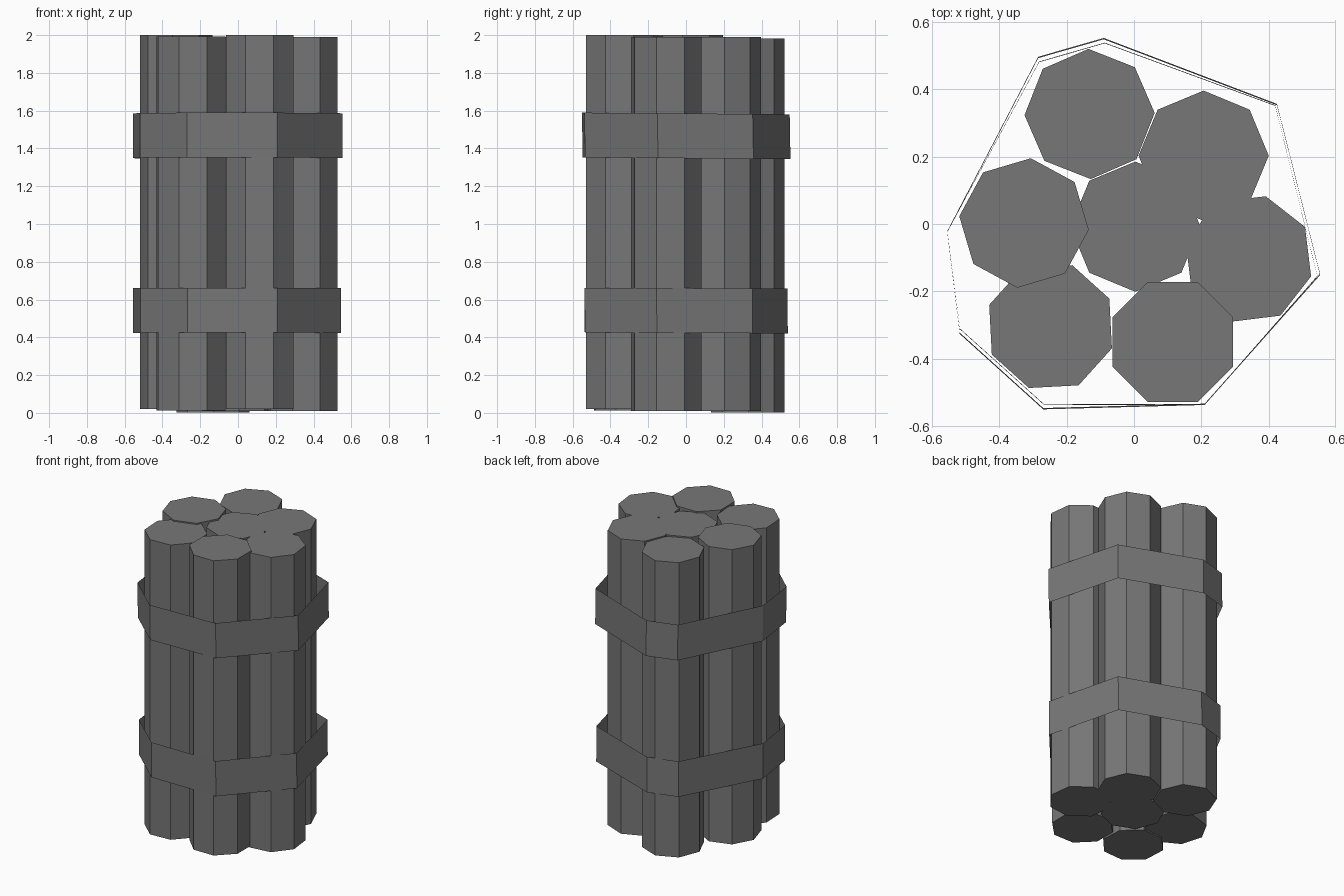
import bpy, bmesh
from math import cos, sin, pi, radians

if "Cube" in bpy.data.objects:
    bpy.data.objects.remove(bpy.data.objects["Cube"])

# Dark grey for the whole bundle
dark = bpy.data.materials.new("dark_grey")
dark.diffuse_color = (0.185, 0.185, 0.185, 1)
dark.use_nodes = True
dark.node_tree.nodes["Principled BSDF"].inputs["Base Color"].default_value = dark.diffuse_color


def make_object(name, bm):
    bmesh.ops.recalc_face_normals(bm, faces=bm.faces)
    mesh = bpy.data.meshes.new(name)
    bm.to_mesh(mesh)
    bm.free()
    mesh.materials.append(dark)
    obj = bpy.data.objects.new(name, mesh)
    bpy.context.collection.objects.link(obj)
    return obj


def prism(name, outline, z0, z1, capped, tilt=0.0, lean=0.0):
    """Upright prism; tilt lowers it towards the back, lean moves its top forward."""
    bm = bmesh.new()
    low = [bm.verts.new((x, y + lean / 2, z0 - tilt * y)) for x, y in outline]
    high = [bm.verts.new((x, y - lean / 2, z1 - tilt * y)) for x, y in outline]
    n = len(outline)
    for i in range(n):
        j = (i + 1) % n
        bm.faces.new((low[i], low[j], high[j], high[i]))
    if capped:
        bm.faces.new(high)
        bm.faces.new(low[::-1])
    return make_object(name, bm)


# Bundled eight-sided sticks: x, y, twist in degrees, bottom height
RADIUS, LENGTH = 0.1935, 1.98
sticks = {
    "stick_centre": (0.004, -0.008, 0, 0.010),
    "stick_back": (-0.132, 0.327, 1, 0.003),
    "stick_back_right": (0.207, 0.203, 0, 0.010),
    "stick_right": (0.340, -0.104, -15.5, 0.010),
    "stick_front_right": (0.115, -0.351, 22.5, 0.020),
    "stick_front_left": (-0.248, -0.305, 25.5, 0.012),
    "stick_left": (-0.327, 0.003, -6, 0.020),
}
for name, (cx, cy, twist, z) in sticks.items():
    ring = [(cx + RADIUS * cos(radians(twist) + k * pi / 4),
             cy + RADIUS * sin(radians(twist) + k * pi / 4)) for k in range(8)]
    prism(name, ring, z, z + LENGTH, True)

# Thin straps wrapped around the bundle
upper = [(-0.285, 0.495), (-0.555, -0.023), (-0.518, -0.325), (-0.27, -0.549),
         (0.21, -0.536), (0.553, -0.150), (0.425, 0.355), (-0.09, 0.551)]
lower = [(-0.282, 0.482), (-0.555, -0.023), (-0.517, -0.312), (-0.267, -0.537),
         (0.21, -0.536), (0.545, -0.155), (0.42, 0.352), (-0.087, 0.538)]
prism("upper_strap", upper, 1.348, 1.585, False, 0.008, 0.004)
prism("lower_strap", lower, 0.423, 0.660, False, 0.004, 0.002)
